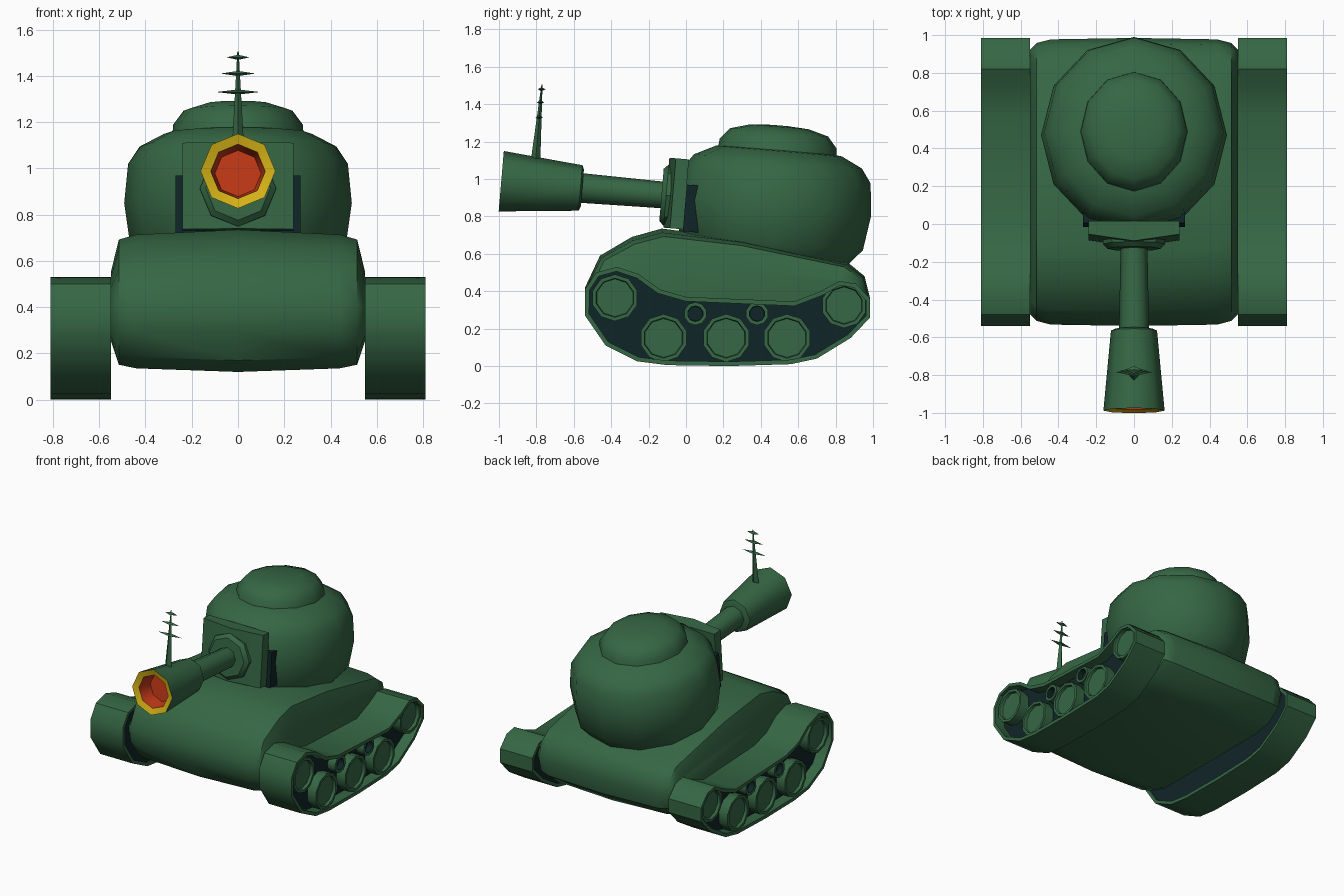
import bpy, bmesh, math
from mathutils import Vector, Matrix

if "Cube" in bpy.data.objects:
    bpy.data.objects.remove(bpy.data.objects["Cube"])


def material(name, rgb):
    m = bpy.data.materials.new(name)
    m.diffuse_color = (*rgb, 1)
    m.use_nodes = True
    m.node_tree.nodes["Principled BSDF"].inputs["Base Color"].default_value = m.diffuse_color
    return m


GREEN = material("army green", (0.036, 0.135, 0.058))
DARK = material("dark teal", (0.005, 0.018, 0.021))
YELLOW = material("yellow", (0.66, 0.44, 0.008))
RED = material("red", (0.55, 0.04, 0.009))

# The turret and gun all lean back by the same small angle
PIVOT = Vector((0, 0.475, 0.9))
TILT = (Matrix.Translation(PIVOT) @ Matrix.Rotation(math.radians(-4.86), 4, 'X')
        @ Matrix.Translation(-PIVOT))


def loft(name, rings, mats=(GREEN,), rule=None, closed=False, tilt=False,
         mirror=False, angle=38):
    """Skin a list of equal point rings; rule(i) gives the material of band i."""
    bm = bmesh.new()
    vs = [[bm.verts.new(p) for p in ring] for ring in rings]
    n = len(vs[0])
    bands = len(vs) if closed else len(vs) - 1
    for i in range(bands):
        a, b = vs[i], vs[(i + 1) % len(vs)]
        for j in range(n):
            k = (j + 1) % n
            f = bm.faces.new((a[j], a[k], b[k], b[j]))
            f.material_index = rule(i) if rule else 0
    if not closed:
        bm.faces.new(vs[0])
        f = bm.faces.new(vs[-1])
        f.material_index = rule(bands) if rule else 0
    bmesh.ops.remove_doubles(bm, verts=bm.verts, dist=0.0002)
    bmesh.ops.recalc_face_normals(bm, faces=bm.faces)
    if tilt:
        bm.transform(TILT)
    me = bpy.data.meshes.new(name)
    bm.to_mesh(me)
    bm.free()
    for m in mats:
        me.materials.append(m)
    for p in me.polygons:
        p.use_smooth = True
    me.set_sharp_from_angle(angle=math.radians(angle))
    ob = bpy.data.objects.new(name, me)
    bpy.context.collection.objects.link(ob)
    if mirror:
        ob.modifiers.new("mirror", 'MIRROR').use_mirror_merge = False
    return ob


def lathe(axis, centre, profile, sides, stretch=1.0):
    """Rings of (offset along axis, radius) around a centre."""
    rings = []
    for off, r in profile:
        ring = []
        for i in range(sides):
            t = 2 * math.pi * i / sides
            u, v = r * math.sin(t), r * math.cos(t) * stretch
            p = {'x': (off, u, v), 'y': (u, off, v), 'z': (u, v, off)}[axis]
            ring.append(Vector(centre) + Vector(p))
        rings.append(ring)
    return rings


# Hull: side profile, shrunk towards the flanks
hull = [(-0.525, 0.29), (-0.54, 0.42), (-0.46, 0.59), (-0.29, 0.69), (-0.13, 0.735),
        (0.3, 0.68), (0.87, 0.55), (0.955, 0.48), (0.985, 0.36), (0.96, 0.24),
        (0.85, 0.15), (0.7, 0.12), (-0.3, 0.12), (-0.45, 0.17)]
sections = [(0.55, 0.92, 0.48), (0.515, 0.965, 0.88), (0.44, 0.99, 0.94), (0, 1, 1)]
sections += [(-x, a, b) for x, a, b in sections[2::-1]]
loft("hull", [[(x, 0.22 + (y - 0.22) * sy, 0.38 + (z - 0.38) * sz) for y, z in hull]
              for x, sy, sz in sections])

# Tracks: thin band around a dark core
track = [(-0.54, 0.41), (-0.48, 0.50), (-0.37, 0.53), (-0.25, 0.49), (-0.14, 0.41),
         (0.0, 0.37), (0.58, 0.345), (0.72, 0.40), (0.82, 0.455), (0.91, 0.44),
         (0.985, 0.36), (0.985, 0.26), (0.88, 0.15), (0.70, 0.04), (0.56, 0.01),
         (0.23, 0.0), (-0.10, 0.005), (-0.26, 0.025), (-0.43, 0.11), (-0.54, 0.27)]


def inset(loop, d):
    pts = [Vector(p) for p in loop]
    out = []
    for i, p in enumerate(pts):
        t = (pts[(i + 1) % len(pts)] - pts[i - 1]).normalized()
        out.append(p + Vector((t.y, -t.x)) * d)
    return out


def at(loop, x):
    return [(x, p[0], p[1]) for p in loop]


inner = inset(track, 0.024)
loft("track_band", [at(track, 0.55), at(track, 0.81), at(inner, 0.81), at(inner, 0.55)],
     closed=True, mirror=True)
core = inset(track, 0.02)
loft("track_core", [at(core, 0.565), at(core, 0.73)], mats=(DARK,), mirror=True)

# Road wheels with a raised rim and sunken disc
for i, (y, z, r) in enumerate([(-0.38, 0.365, 0.125), (-0.12, 0.15, 0.128),
                               (0.215, 0.15, 0.128), (0.54, 0.15, 0.128),
                               (0.845, 0.325, 0.122)]):
    loft(f"road_wheel_{i + 1}",
         lathe('x', (0, y, z), [(0.71, r), (0.80, r), (0.80, r - 0.02), (0.78, r - 0.024)], 10),
         mirror=True)
# Small return rollers with dark hubs
for i, y in enumerate((0.05, 0.38)):
    loft(f"return_roller_{i + 1}",
         lathe('x', (0, y, 0.28), [(0.71, 0.062), (0.79, 0.062), (0.79, 0.042), (0.75, 0.04)], 10),
         mats=(GREEN, DARK), rule=lambda b: int(b >= 2), mirror=True)

# Turret dome and hatch
loft("turret", lathe('z', (0, 0.475, 0),
                     [(0.57, 0.39), (0.66, 0.465), (0.85, 0.492), (1.02, 0.475), (1.095, 0.425),
                      (1.15, 0.32), (1.165, 0.2)], 12, 1.06), tilt=True)
loft("hatch", lathe('z', (0, 0.468, 0),
                    [(1.10, 0.288), (1.19, 0.28), (1.25, 0.235), (1.28, 0.14), (1.287, 0.04)],
                    12, 1.12), tilt=True)

# Bent gun shield with the dark gap behind it
shield = [(-0.24, 0.02), (-0.24, -0.05), (0, -0.085), (0.24, -0.05), (0.24, 0.02)]
loft("gun_shield", [[(x, y - 0.02, z) for x, y in shield] for z in (0.69, 1.065)], tilt=True)
gap = [(-0.27, 0.1), (-0.27, 0.0), (0.27, 0.0), (0.27, 0.1)]
loft("shield_gap", [[(x, y, z) for x, y in gap] for z in (0.68, 0.93)], mats=(DARK,), tilt=True)

# Gun: collar, barrel and flared muzzle with a yellow lip and red bore
AXIS = (0, 0, 0.864)
loft("gun_collar", lathe('y', AXIS, [(0.0, 0.165), (-0.105, 0.165), (-0.13, 0.14)], 8), tilt=True)
loft("barrel", lathe('y', AXIS, [(-0.05, 0.07), (-0.60, 0.08)], 8), tilt=True, angle=50)
loft("muzzle", lathe('y', AXIS, [(-0.555, 0.10), (-0.565, 0.122), (-0.99, 0.162),
                                 (-0.975, 0.118), (-0.87, 0.10)], 8),
     mats=(GREEN, YELLOW, RED), rule=lambda b: (0, 0, 1, 2, 2)[b], tilt=True, angle=50)

# Sight mast with three flat diamond cross bars
loft("mast", lathe('z', (0, -0.805, 0), [(1.09, 0.026)], 4)
     + lathe('z', (0, -0.77, 0), [(1.505, 0.003)], 4), angle=20)
for i, (z, w) in enumerate([(1.33, 0.095), (1.41, 0.075), (1.48, 0.05)]):
    y = -0.805 + 0.035 * (z - 1.09) / 0.415
    diamond = [(-w, y), (0, y - 0.02), (w, y), (0, y + 0.02)]
    loft(f"cross_bar_{i + 1}",
         [[(0.1 * x, y + 0.1 * (b - y), z - 0.01) for x, b in diamond],
          [(x, b, z) for x, b in diamond],
          [(0.1 * x, y + 0.1 * (b - y), z + 0.01) for x, b in diamond]], angle=10)
